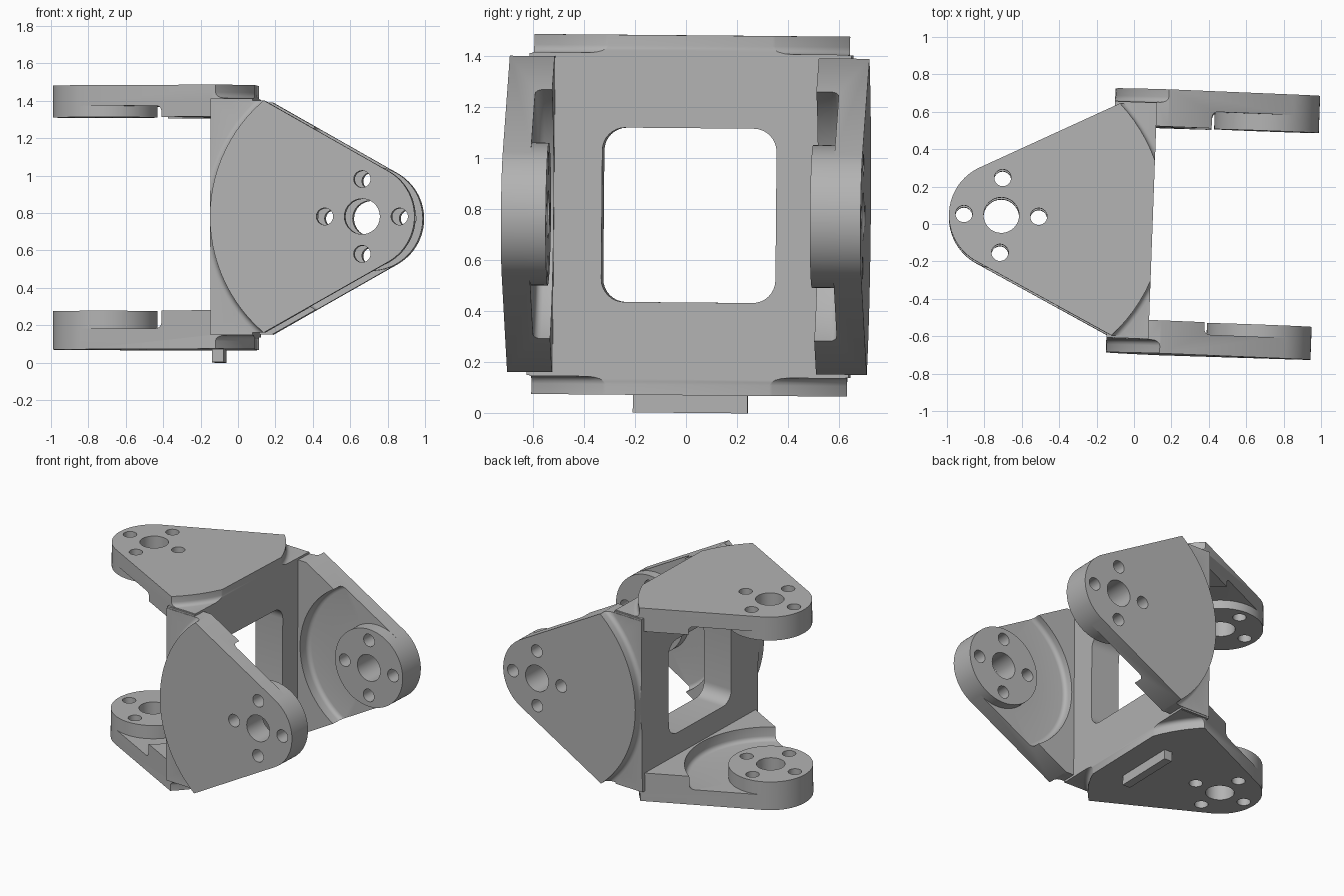
import bpy, bmesh, math
from mathutils import Matrix, Vector

cube = bpy.data.objects.get("Cube")
if cube:
    bpy.data.objects.remove(cube, do_unlink=True)

grey = bpy.data.materials.new("plain grey")
grey.use_nodes = True
colour = (0.45, 0.45, 0.45, 1)
grey.diffuse_color = colour
grey.node_tree.nodes["Principled BSDF"].inputs["Base Color"].default_value = colour

OUT = 0.706      # outer face distance from the centre
SHOULDER = 0.635 # recessed corner level
HALF = 0.62      # half width of an arm at the hub
TIP = 0.28       # radius of arm tip and boss


def finish(name, bm, matrix=Matrix()):
    bmesh.ops.recalc_face_normals(bm, faces=bm.faces)
    mesh = bpy.data.meshes.new(name)
    bm.to_mesh(mesh)
    bm.free()
    mesh.transform(matrix)
    mesh.materials.append(grey)
    ob = bpy.data.objects.new(name, mesh)
    bpy.context.collection.objects.link(ob)
    return ob


def prism(name, outline, low, high, matrix=Matrix()):
    bm = bmesh.new()
    face = bm.faces.new([bm.verts.new((u, v, low)) for u, v in outline])
    ext = bmesh.ops.extrude_face_region(bm, geom=[face])["geom"]
    verts = [g for g in ext if isinstance(g, bmesh.types.BMVert)]
    bmesh.ops.translate(bm, verts=verts, vec=(0, 0, high - low))
    return finish(name, bm, matrix)


def ring(name, profile, centre, steps=96):
    """Closed (radius, height) profile turned about a vertical axis."""
    bm = bmesh.new()
    loops = []
    for i in range(steps):
        a = math.tau * i / steps
        loops.append([bm.verts.new((centre + r * math.cos(a), r * math.sin(a), h))
                      for r, h in profile])
    n = len(profile)
    for i in range(steps):
        p, q = loops[i], loops[(i + 1) % steps]
        for j in range(n):
            k = (j + 1) % n
            bm.faces.new((p[j], q[j], q[k], p[k]))
    return finish(name, bm)


def arc(cx, cy, r, a, b, steps):
    return [(cx + r * math.cos(a + (b - a) * i / steps),
             cy + r * math.sin(a + (b - a) * i / steps)) for i in range(steps + 1)]


def circle(cx, cy, r, steps=32):
    return arc(cx, cy, r, 0, math.tau, steps)[:-1]


def combine(target, tool, operation):
    mod = target.modifiers.new("cut", "BOOLEAN")
    mod.operation, mod.solver, mod.object = operation, "EXACT", tool
    bpy.context.view_layer.objects.active = target
    bpy.ops.object.modifier_apply(modifier=mod.name)
    bpy.data.objects.remove(tool, do_unlink=True)


def arm(name, along, outward, hole, corner, end, inner):
    # Tapered slab with a round tip
    dx = corner - hole
    t = math.atan2(HALF, dx) - math.acos(TIP / math.hypot(dx, HALF))
    outline = [(end, -HALF), (corner, -HALF)] + arc(hole, 0, TIP, -t, t, 32)
    outline += [(corner, HALF), (end, HALF)]
    slab = prism(name, outline, inner, OUT)
    # Swept pocket around the boss on the inner face
    floor, reach, f = OUT - 0.11, 0.57, 0.03
    cove = arc(reach - f, floor - f, f, math.pi / 2, 0, 4)
    pocket = [(TIP, inner - 0.1), (TIP, floor)] + cove + [(reach, inner - 0.1)]
    combine(slab, ring("pocket", pocket, hole), "DIFFERENCE")
    # Round shoulder on the outer face
    edge = math.hypot(dx, HALF) + 0.002
    cove = arc(edge + f, SHOULDER + f, f, math.pi, math.pi * 1.5, 4)
    shoulder = [(edge, OUT + 0.1)] + cove + [(edge + 1, SHOULDER), (edge + 1, OUT + 0.1)]
    combine(slab, ring("shoulder", shoulder, hole), "DIFFERENCE")
    # Centre bore and four screw holes
    bores = [(hole, 0, 0.095)]
    bores += [(hole + x * 0.2, y * 0.2, 0.045) for x, y in ((1, 0), (-1, 0), (0, 1), (0, -1))]
    for u, v, r in bores:
        combine(slab, prism("bore", circle(u, v, r), 0.3, 1), "DIFFERENCE")
    u, w = Vector(along), Vector(outward)
    slab.data.transform(Matrix((u, w.cross(u), w)).transposed().to_4x4())
    return slab


# Hub block
S = 0.632
turn = Matrix(((0, 0, 1, 0), (1, 0, 0, 0), (0, 1, 0, 0), (0, 0, 0, 1)))
body = prism("cross_joint", [(-S, -S), (S, -S), (S, S), (-S, S)], -0.125, 0.1, turn)

# Two arms point left and right from the hub in crossed planes
for spec in (
    ("top_arm", (-1, 0, 0), (0, 0, 1), 0.71, 0.10, -0.1, 0.535),
    ("bottom_arm", (-1, 0, 0), (0, 0, -1), 0.71, 0.10, -0.1, 0.50),
    ("front_arm", (1, 0, 0), (0, -1, 0), 0.69, 0.165, -0.125, 0.53),
    ("back_arm", (1, 0, 0), (0, 1, 0), 0.69, 0.165, -0.125, 0.507),
):
    combine(body, arm(*spec), "UNION")

# Rounded window through the hub
W, R = 0.342, 0.09
window = []
for i, (sx, sy) in enumerate(((1, 1), (-1, 1), (-1, -1), (1, -1))):
    a = i * math.pi / 2
    window += arc(sx * (W - R), sy * (W - R), R, a, a + math.pi / 2, 8)
combine(body, prism("window", window, -0.5, 0.5, turn), "DIFFERENCE")

# Plain raised rib under the bottom arm
rib = prism("locating_rib", [(-0.13, -0.22), (-0.07, -0.22), (-0.07, 0.23), (-0.13, 0.23)],
            -0.775, -0.70)

# Slight tilt of the whole joint
pose = (Matrix.Translation((0, 0.015, 0.775)) @ Matrix.Rotation(math.radians(-2.1), 4, "Z")
        @ Matrix.Rotation(math.radians(-0.5), 4, "X"))
for ob in (body, rib):
    ob.data.transform(pose)
    bpy.ops.object.select_all(action="DESELECT")
    ob.select_set(True)
    bpy.context.view_layer.objects.active = ob
    bpy.ops.object.shade_smooth_by_angle(angle=math.radians(30))
